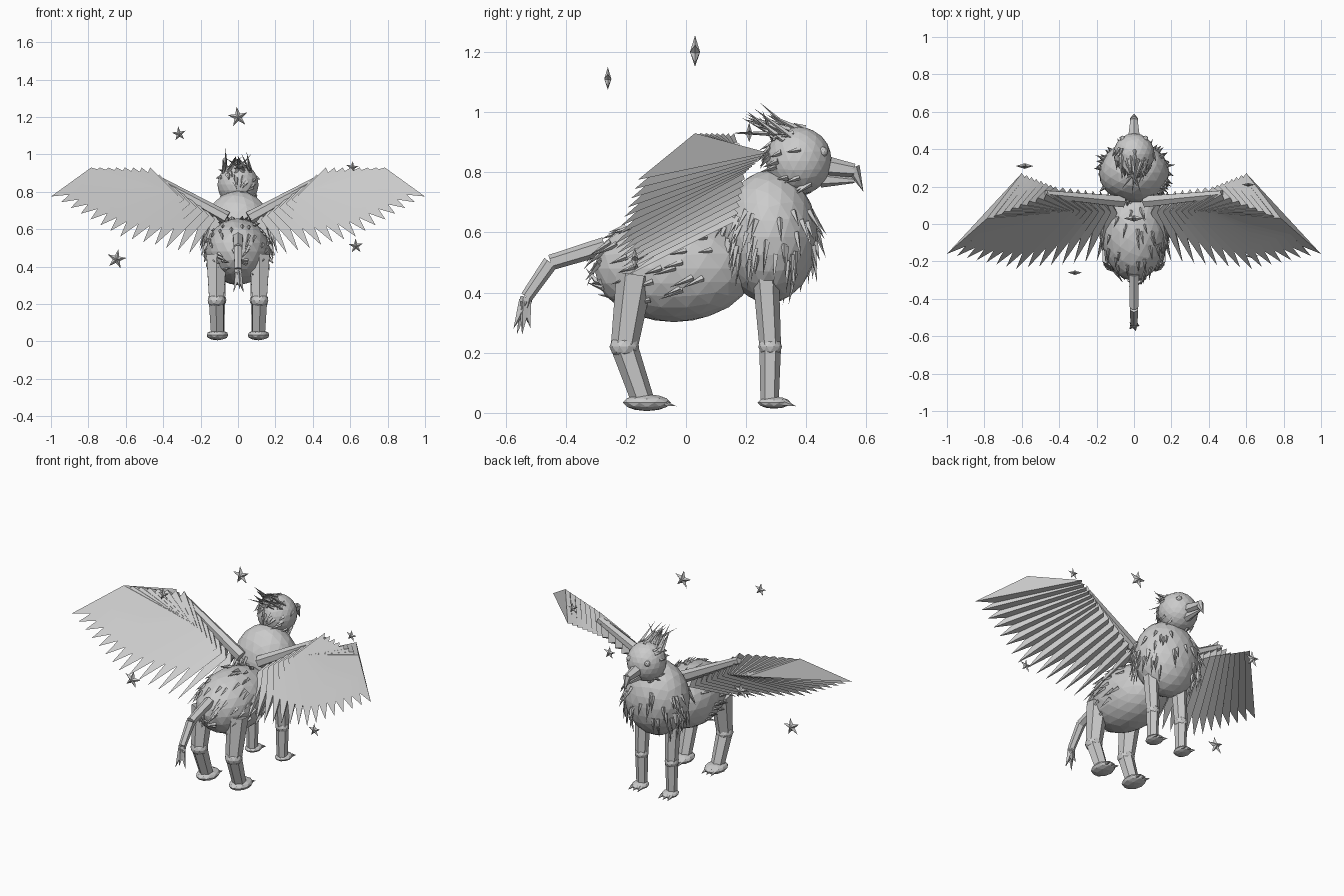
import bpy, bmesh, math, random
from mathutils import Vector, Matrix

random.seed(4)
cube = bpy.data.objects.get("Cube")
if cube:
    bpy.data.objects.remove(cube)

grey = bpy.data.materials.new("stone grey")
grey.use_nodes = True
tone = (0.6, 0.6, 0.6, 1)
grey.diffuse_color = tone
grey.node_tree.nodes["Principled BSDF"].inputs["Base Color"].default_value = tone


def finish(name, bm):
    bmesh.ops.recalc_face_normals(bm, faces=bm.faces)
    mesh = bpy.data.meshes.new(name)
    bm.to_mesh(mesh)
    bm.free()
    mesh.materials.append(grey)
    ob = bpy.data.objects.new(name, mesh)
    bpy.context.collection.objects.link(ob)
    return ob


def ball(name, centre, radii, detail=3):
    bm = bmesh.new()
    place = Matrix.Translation(centre) @ Matrix.Diagonal((*radii, 1))
    bmesh.ops.create_icosphere(bm, subdivisions=detail, radius=1, matrix=place)
    return finish(name, bm)


def add_rod(bm, a, b, r1, r2, sides=6):
    a, b = Vector(a), Vector(b)
    d = b - a
    place = Matrix.Translation((a + b) / 2) @ d.to_track_quat('Z', 'Y').to_matrix().to_4x4()
    bmesh.ops.create_cone(bm, cap_ends=True, segments=sides, radius1=r1,
                          radius2=r2, depth=d.length, matrix=place)


def rods(name, *specs, sides=6):
    bm = bmesh.new()
    for s in specs:
        add_rod(bm, *s, sides=sides)
    return finish(name, bm)


def plumage(name, centre, radii, count, keep, flow, length, lift):
    """Scatter small spikes over an ellipsoid, lying along the flow direction."""
    bm = bmesh.new()
    centre, flow = Vector(centre), Vector(flow)
    placed = 0
    while placed < count:
        n = Vector([random.gauss(0, 1) for _ in range(3)]).normalized()
        if not keep(n):
            continue
        p = centre + Vector([n[k] * radii[k] for k in range(3)])
        out = Vector([n[k] / radii[k] for k in range(3)]).normalized()
        along = flow - out * flow.dot(out)
        d = (along.normalized() + out * lift).normalized()
        size = length * random.uniform(0.7, 1.3)
        add_rod(bm, p - d * 0.01, p + d * size, 0.011, 0, 4)
        placed += 1
    return finish(name, bm)


# Body, chest and head
hips = (0, -0.04, 0.48), (0.175, 0.265, 0.178)
breast = (0, 0.275, 0.585), (0.188, 0.163, 0.22)
skull = (0, 0.375, 0.838), (0.11, 0.11, 0.113)
ball("body", *hips)
ball("chest", *breast)
ball("head", *skull)

# Feather coats
plumage("body_feathers", *hips, 80, lambda n: n.y < 0.45 and n.z > -0.7,
        (0, -1, -0.35), 0.06, 0.25)
plumage("chest_feathers", *breast, 90, lambda n: -0.6 < n.z < 0.4,
        (0, -0.1, -1), 0.08, 0.35)
plumage("head_feathers", *skull, 40, lambda n: n.y < 0.3,
        (0, -1, -0.3), 0.045, 0.35)
plumage("crest", *skull, 26, lambda n: n.z > 0.6 and n.y < -0.1,
        (0, -1, 0.9), 0.13, 0.75)

# Beak with hooked tip
rods("upper_beak", ((0, 0.46, 0.82), (0, 0.56, 0.806), 0.036, 0.022),
     ((0, 0.555, 0.815), (0, 0.59, 0.735), 0.024, 0))
rods("lower_beak", ((0, 0.45, 0.775), (0, 0.56, 0.772), 0.026, 0.008))

# Tail with tuft
tail = [(0, -0.27, 0.555), (0, -0.45, 0.5), (0, -0.53, 0.385), (0, -0.54, 0.34)]
rods("tail", (tail[0], tail[1], 0.03, 0.026), (tail[1], tail[2], 0.026, 0.021),
     (tail[2], tail[3], 0.021, 0.018))
rods("tail_tuft", *[((0, -0.535, 0.37),
                     (0.03 * math.cos(a), -0.545 + 0.03 * math.sin(a), 0.26 + 0.02 * (k % 3)),
                     0.022, 0) for k, a in enumerate([k * math.tau / 5 for k in range(5)])], sides=4)


def path(points, t):
    """Point at t along evenly spaced waypoints."""
    s = min(t, 0.9999) * (len(points) - 1)
    i = int(s)
    return Vector(points[i]).lerp(Vector(points[i + 1]), s - i)


# Wing feathers: long three-sided spikes, each with a rear, ridge and front base corner
REAR = [(0.09, 0.06, 0.63), (0.32, 0.07, 0.78), (0.45, 0.06, 0.83)]
RIDGE = [(0.13, 0.12, 0.68), (0.47, 0.16, 0.93), (0.785, 0.03, 0.93)]
FRONT = [(0.14, 0.17, 0.64), (0.42, 0.2, 0.80), (0.60, 0.272, 0.865)]
TIPS = [(0.2, -0.2, 0.455), (0.63, -0.24, 0.56), (1.0, -0.16, 0.775)]
COUNT = 15


def wing(name, side):
    bm = bmesh.new()
    for k in range(COUNT):
        t = k / (COUNT - 1)
        corners = [path(p, t) for p in (REAR, RIDGE, FRONT, TIPS)]
        a, r, f, tip = [bm.verts.new((v.x * side, v.y, v.z)) for v in corners]
        for face in ((a, r, tip), (r, f, tip), (f, a, tip), (a, f, r)):
            bm.faces.new(face)
    finish(name, bm)


for word, side in (("left", 1), ("right", -1)):
    wing(word + "_wing_feathers", side)
    rods(word + "_wing_bone", ((side * 0.06, 0.12, 0.66), (side * 0.47, 0.16, 0.885), 0.035, 0.022))
    ball(word + "_eye", (side * 0.06, 0.455, 0.868), (0.017, 0.017, 0.017), 2)

    # Legs: hip, knee, ankle, foot radii, upper and lower leg radii
    legs = {
        "hind": ((0.115, -0.17, 0.46), (0.115, -0.205, 0.22), (0.11, -0.145, 0.045),
                 (0.06, 0.08, 0.028), 0.062, 0.045),
        "fore": ((0.1, 0.265, 0.46), (0.1, 0.28, 0.22), (0.1, 0.278, 0.045),
                 (0.046, 0.055, 0.02), 0.044, 0.036)}
    for kind, (hip, knee, ankle, foot, thick, thin) in legs.items():
        hip, knee, ankle = (Vector((p[0] * side, p[1], p[2])) for p in (hip, knee, ankle))
        label = f"{word}_{kind}_"
        rods(label + "leg", (hip, knee, thick, thin), (knee, ankle, thin, thin * 0.85))
        ball(label + "knee", knee, (thin * 1.1, thin * 1.1, thin * 0.9), 2)
        base = Vector((ankle.x, ankle.y + 0.015, 0.034))
        ball(label + "foot", base, foot, 2)
        rods(label + "claws", *[(base + Vector((dx, foot[1] * 0.6, 0)),
                                 base + Vector((dx * 1.2, foot[1] + 0.018, -0.012)), 0.012, 0)
                                for dx in (-0.026, 0, 0.026)], sides=5)

# Floating five-pointed stars
STARS = [(0, 0.03, 1.2, 0.056), (-0.315, -0.26, 1.11, 0.04), (0.61, 0.21, 0.93, 0.035),
         (0.63, -0.17, 0.51, 0.04), (-0.65, -0.08, 0.44, 0.054), (-0.585, 0.31, 0.79, 0.05)]
for k, (x, y, z, size) in enumerate(STARS):
    bm = bmesh.new()
    turn = random.uniform(-0.3, 0.3)
    rim = []
    for j in range(10):
        a = turn + math.pi / 2 + j * math.pi / 5
        r = size * (0.38 if j % 2 else 1)
        rim.append(bm.verts.new((x + r * math.cos(a), y, z + r * math.sin(a))))
    for sign in (-1, 1):
        peak = bm.verts.new((x, y + sign * size * 0.3, z))
        for j in range(10):
            bm.faces.new((rim[j], rim[(j + 1) % 10], peak))
    finish(f"star_{k + 1}", bm)
